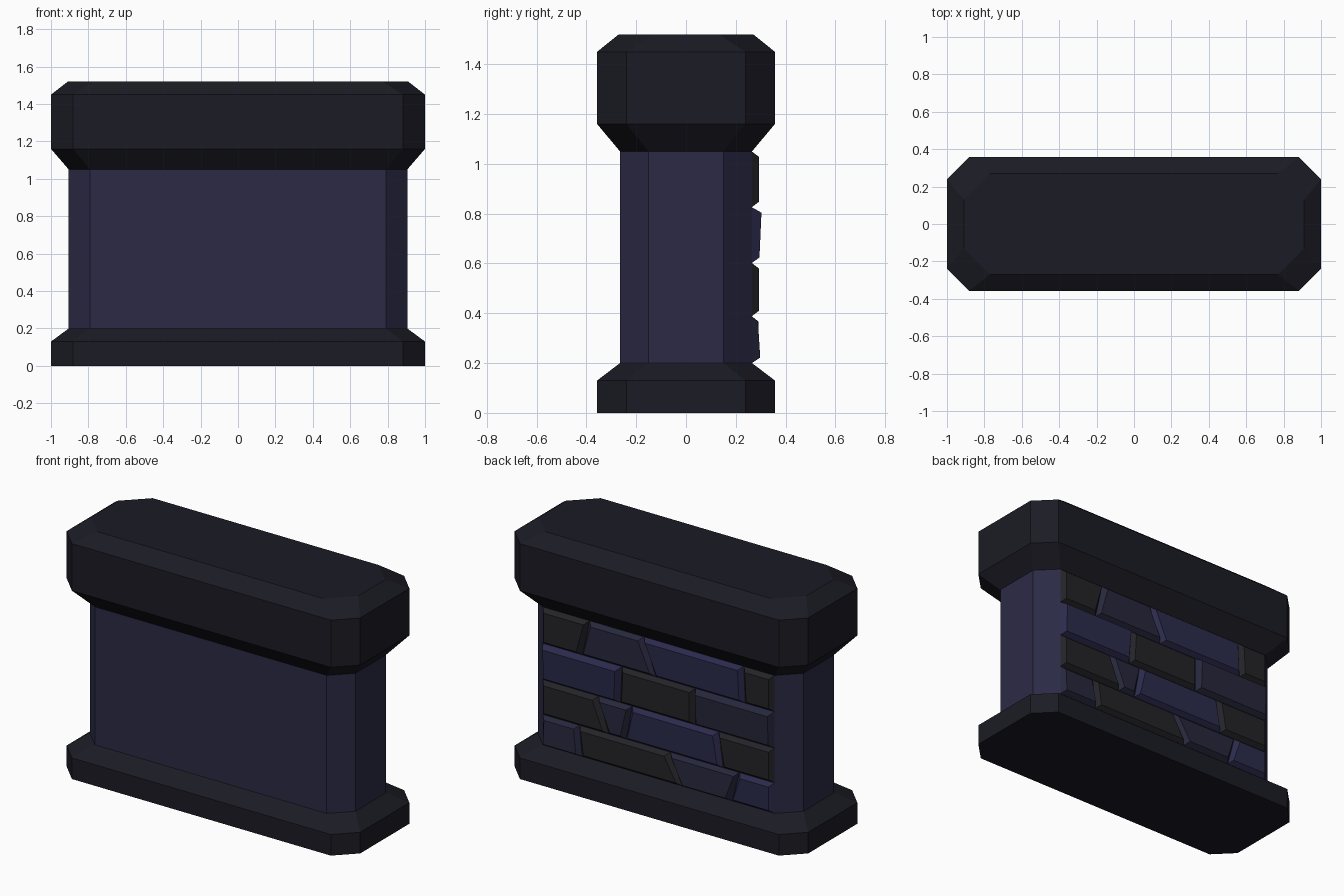
import bpy, bmesh

if "Cube" in bpy.data.objects:
    bpy.data.objects.remove(bpy.data.objects["Cube"])


def material(name, rgb):
    m = bpy.data.materials.new(name)
    m.diffuse_color = (*rgb, 1)
    m.use_nodes = True
    m.node_tree.nodes["Principled BSDF"].inputs["Base Color"].default_value = m.diffuse_color
    return m


DARK = material("dark_stone", (0.011, 0.011, 0.018))
WALL = material("wall_stone", (0.024, 0.023, 0.060))
MATS = {
    "g": material("grey_brick", (0.017, 0.017, 0.021)),
    "b": material("blue_brick", (0.020, 0.020, 0.046)),
    "p": material("purple_brick", (0.024, 0.023, 0.072)),
}


def finish(name, bm, mat):
    bmesh.ops.recalc_face_normals(bm, faces=bm.faces)
    me = bpy.data.meshes.new(name)
    bm.to_mesh(me)
    bm.free()
    me.materials.append(mat)
    ob = bpy.data.objects.new(name, me)
    bpy.context.collection.objects.link(ob)
    return ob


def octagon(bm, hx, hy, c, z):
    pts = [(hx, hy - c), (hx - c, hy), (c - hx, hy), (-hx, hy - c),
           (-hx, c - hy), (c - hx, -hy), (hx - c, -hy), (hx, c - hy)]
    return [bm.verts.new((x, y, z)) for x, y in pts]


def loft(name, sections, mat, bottom=False, top=False):
    """Stack of chamfered rectangles: (half x, half y, chamfer, z)."""
    bm = bmesh.new()
    rings = [octagon(bm, *s) for s in sections]
    for a, b in zip(rings, rings[1:]):
        for i in range(8):
            j = (i + 1) % 8
            bm.faces.new((a[i], a[j], b[j], b[i]))
    if bottom:
        bm.faces.new(rings[0][::-1])
    if top:
        bm.faces.new(rings[-1])
    return finish(name, bm, mat)


# Base plinth, wall and coping share their joining outlines
NECK = (0.905, 0.265, 0.115)
WIDE = (1.0, 0.357, 0.118)
loft("base", [(*WIDE, 0), (*WIDE, 0.13), (*NECK, 0.2)], DARK, bottom=True)
body = loft("wall", [(*NECK, 0.2), (*NECK, 1.05)], WALL)
loft("coping", [(*NECK, 1.05), (*WIDE, 1.16), (*WIDE, 1.45),
                (0.91, 0.27, 0.14, 1.52)], DARK, top=True)


def brick(name, left, right, z0, z1, y_bot, y_top, mat):
    """Tapered block on the back wall; left/right are (x bottom, x top)."""
    bm = bmesh.new()
    d, e = 0.024, 0.022
    back = [(left[0], z0), (right[0], z0), (right[1], z1), (left[1], z1)]
    front = [(left[0] - d, z0 + e, y_bot), (right[0] + d, z0 + e, y_bot),
             (right[1] + d, z1 - e, y_top), (left[1] - d, z1 - e, y_top)]
    a = [bm.verts.new((x, 0.264, z)) for x, z in back]
    b = [bm.verts.new((x, y, z)) for x, z, y in front]
    bm.faces.new(b)
    for i in range(4):
        j = (i + 1) % 4
        bm.faces.new((a[i], a[j], b[j], b[i]))
    bm.faces.new(a[::-1])
    finish(name, bm, mat)


# Brick courses: z range, joints as (x bottom, x top) from +x to -x, colours
END = 0.79
COURSES = [
    (0.20, 0.388, [(0.52, 0.54), (-0.16, -0.08), (-0.50, -0.55)], "bgbp"),
    (0.388, 0.602, [(0.34, 0.41), (0.22, 0.18), (-0.44, -0.41)], "gbpg"),
    (0.602, 0.826, [(0.26, 0.25), (-0.25, -0.25)], "pgb"),
    (0.826, 1.05, [(0.52, 0.47), (0.02, 0.10), (-0.59, -0.58)], "gbpg"),
]
# Slight tilt of brick faces: (y bottom, y top)
TILTS = [(0.298, 0.289), (0.293, 0.293), (0.295, 0.303), (0.293, 0.293)]
for r, (z0, z1, joints, cols) in enumerate(COURSES):
    edges = [(END, END)] + joints + [(-END, -END)]
    for i, c in enumerate(cols):
        yb, yt = TILTS[r] if i % 2 == 0 else (0.292, 0.292)
        brick(f"brick_{r + 1}_{i + 1}", edges[i], edges[i + 1],
              z0, z1, yb, yt, MATS[c])
